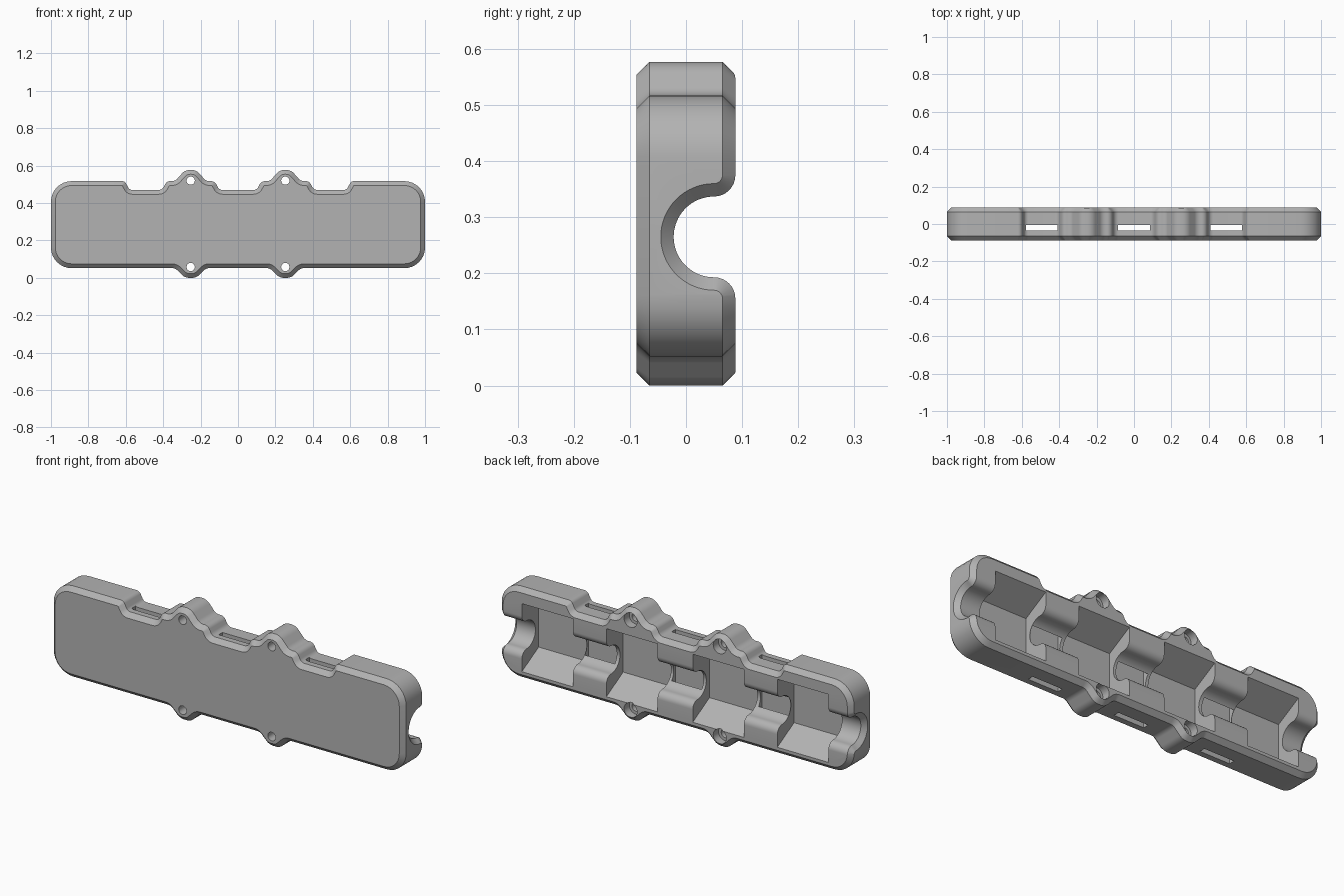
import bpy, bmesh, math
from mathutils import Vector

cube = bpy.data.objects.get("Cube")
if cube:
    bpy.data.objects.remove(cube)

HALF_Y, CHAMFER, AXIS_Z, AXIS_Y = 0.088, 0.023, 0.265, 0.05

grey = bpy.data.materials.new("plain_grey")
grey.use_nodes = True
colour = (0.45, 0.45, 0.45, 1)
grey.diffuse_color = colour
grey.node_tree.nodes["Principled BSDF"].inputs["Base Color"].default_value = colour


def loft(name, sections):
    """Closed solid through matching loops of 3D points."""
    bm = bmesh.new()
    rings = [[bm.verts.new(p) for p in s] for s in sections]
    n = len(rings[0])
    for a, b in zip(rings, rings[1:]):
        for i in range(n):
            j = (i + 1) % n
            bm.faces.new((a[i], a[j], b[j], b[i]))
    bm.faces.new(rings[0])
    bm.faces.new(rings[-1])
    bmesh.ops.recalc_face_normals(bm, faces=bm.faces)
    mesh = bpy.data.meshes.new(name)
    bm.to_mesh(mesh)
    bm.free()
    mesh.materials.append(grey)
    obj = bpy.data.objects.new(name, mesh)
    bpy.context.collection.objects.link(obj)
    return obj


def rounded(corners, steps=8):
    """Polygon with each (x, z, radius) corner replaced by an arc."""
    out = []
    for i, (x, z, r) in enumerate(corners):
        p = Vector((x, z))
        a = (Vector(corners[i - 1][:2]) - p).normalized()
        b = (Vector(corners[(i + 1) % len(corners)][:2]) - p).normalized()
        half = a.angle(b) / 2
        centre = p + (a + b).normalized() * r / math.sin(half)
        start = p + a * r / math.tan(half) - centre
        end = p + b * r / math.tan(half) - centre
        sweep = start.angle(end)
        for k in range(steps + 1):
            t = k / steps
            arc = (start * math.sin((1 - t) * sweep) + end * math.sin(t * sweep)) / math.sin(sweep)
            out.append(centre + arc)
    return out


def inset(points, d):
    """Move a clockwise loop inward by d with mitred corners."""
    out = []
    for i, p in enumerate(points):
        a = (p - points[i - 1]).normalized()
        b = (points[(i + 1) % len(points)] - p).normalized()
        na, nb = Vector((a.y, -a.x)), Vector((b.y, -b.x))
        m = (na + nb).normalized()
        out.append(p + m * d / max(m.dot(na), 0.3))
    return out


# Outline of the half shell, right half then mirrored
top = [(0.100, 0.47, 0.03), (0.125, 0.517, 0.03), (0.170, 0.517, 0.04), (0.223, 0.577, 0.055),
       (0.283, 0.577, 0.055), (0.336, 0.517, 0.04), (0.381, 0.517, 0.03), (0.406, 0.47, 0.03),
       (0.580, 0.47, 0.025), (0.605, 0.517, 0.025)]
end = [(1, 0.517, 0.11), (1, 0.052, 0.11)]
bottom = [(0.336, 0.052, 0.04), (0.283, 0, 0.055), (0.223, 0, 0.055), (0.170, 0.052, 0.04)]
side = top + end + bottom
outline = rounded(side + [(-x, z, r) for x, z, r in reversed(side)])
small = inset(outline, CHAMFER)
body = loft("half_shell", [[(p.x, y, p.y) for p in loop] for y, loop in
                           ((-HALF_Y, small), (CHAMFER - HALF_Y, outline),
                            (HALF_Y - CHAMFER, outline), (HALF_Y, small))])


# Cable channel: semicircle with a rounded mouth, flared at both ends
def channel_section(x, grow):
    r, f = 0.072 + grow, 0.038 - grow
    lip = 0.11
    half = [(0.13, lip), (AXIS_Y + f, lip)]
    for k in range(1, 9):
        a = math.pi / 2 * k / 8
        half.append((AXIS_Y + f * math.cos(a), lip - f * math.sin(a)))
    for k in range(1, 17):
        a = math.pi / 2 * (1 + k / 16)
        half.append((AXIS_Y + r * math.cos(a), r * math.sin(a)))
    full = half + [(y, -z) for y, z in reversed(half[:-1])]
    return [(x, y, AXIS_Z + z) for y, z in full]


def cylinder(x, z, r, y0, y1, n=32):
    ring = [(x + r * math.cos(2 * math.pi * k / n), z + r * math.sin(2 * math.pi * k / n)) for k in range(n)]
    return loft("hole_cutter", [[(px, y, pz) for px, pz in ring] for y in (y0, y1)])


cutters = [loft("channel_cutter", [channel_section(x, g) for x, g in
           ((-1.05, CHAMFER), (-1, CHAMFER), (CHAMFER - 1, 0),
            (1 - CHAMFER, 0), (1, CHAMFER), (1.05, CHAMFER))])]

# Tapered pockets
for x0, x1 in ((-0.87, -0.58), (-0.39, -0.10), (0.10, 0.39), (0.58, 0.87)):
    shape = [(-0.048, 0.1), (0.12, 0.192), (0.12, -0.192), (-0.048, -0.1)]
    cutters.append(loft("pocket_cutter", [[(x, y, AXIS_Z + z) for y, z in shape] for x in (x0, x1)]))

# Strap slots running from top to bottom
for x in (-0.493, 0, 0.493):
    rect = [(x - 0.085, -0.035), (x + 0.085, -0.035), (x + 0.085, -0.005), (x - 0.085, -0.005)]
    cutters.append(loft("slot_cutter", [[(px, py, z) for px, py in rect] for z in (-0.1, 0.7)]))

# Screw holes with recesses at the back
for x in (-0.253, 0.253):
    for z in (0.52, 0.058):
        cutters.append(cylinder(x, z, 0.022, -0.2, 0.2))
        cutters.append(cylinder(x, z, 0.037, 0.045, 0.2))

bpy.context.view_layer.objects.active = body
for c in cutters:
    m = body.modifiers.new("cut", "BOOLEAN")
    m.operation, m.solver, m.object = "DIFFERENCE", "EXACT", c
    bpy.context.view_layer.update()
    bpy.ops.object.modifier_apply(modifier=m.name)
for c in cutters:
    bpy.data.objects.remove(c)

for o in bpy.context.selected_objects:
    o.select_set(False)
body.select_set(True)
bpy.ops.object.shade_smooth_by_angle(angle=math.radians(25))
